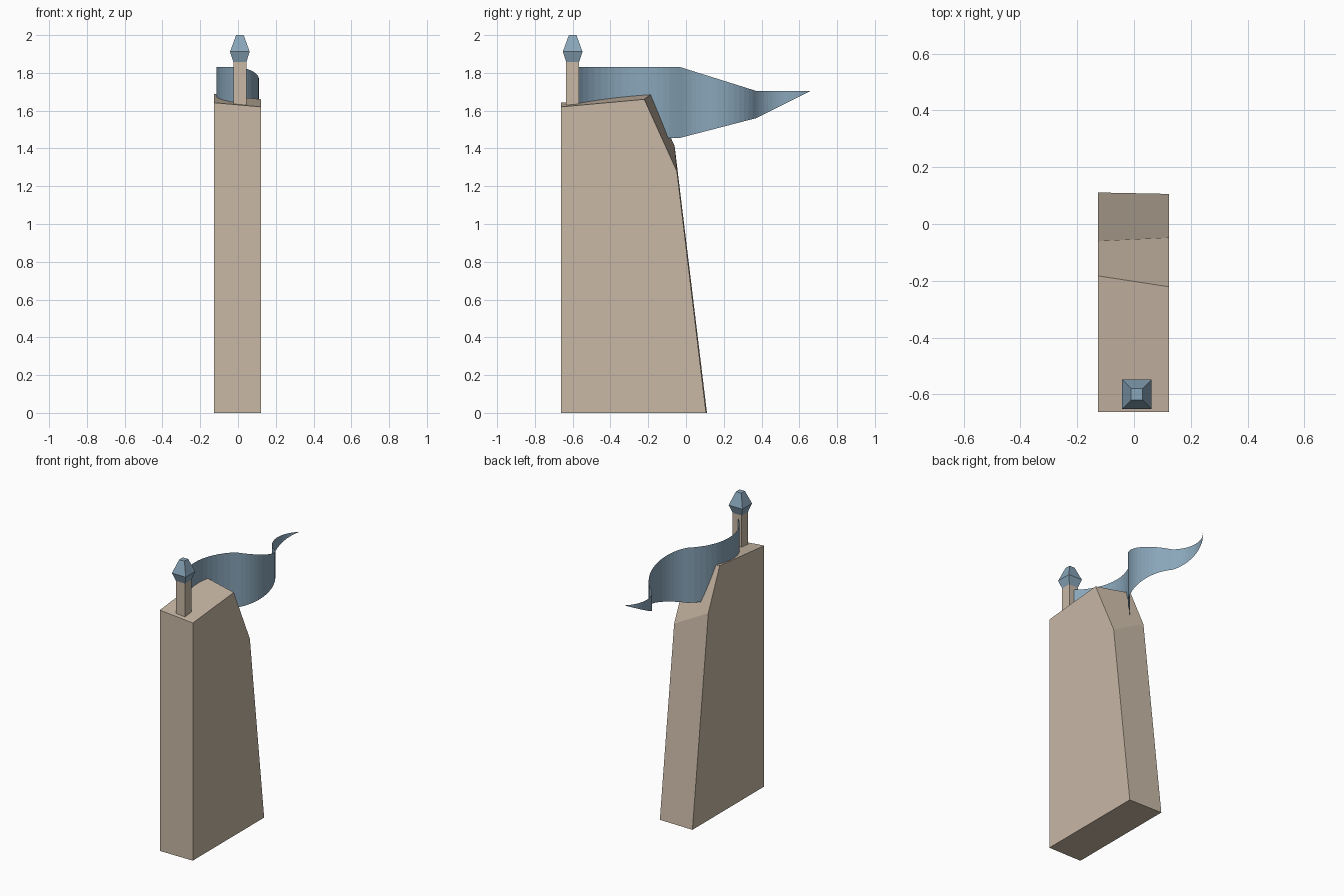
import bpy, bmesh, math

if "Cube" in bpy.data.objects:
    bpy.data.objects.remove(bpy.data.objects["Cube"])


def material(name, color):
    m = bpy.data.materials.new(name)
    m.diffuse_color = color
    m.use_nodes = True
    m.node_tree.nodes["Principled BSDF"].inputs["Base Color"].default_value = m.diffuse_color
    return m


STONE = material("tan stone", (0.58, 0.48, 0.38, 1))
BLUE = material("slate blue", (0.25, 0.38, 0.49, 1))


def skin(name, rings, mat, closed=True):
    """Join successive rings of points; closed rings get end caps."""
    bm = bmesh.new()
    rows = [[bm.verts.new(p) for p in r] for r in rings]
    n = len(rows[0])
    for a, b in zip(rows, rows[1:]):
        for i in range(n if closed else n - 1):
            j = (i + 1) % n
            bm.faces.new((a[i], a[j], b[j], b[i]))
    if closed:
        bm.faces.new(rows[0][::-1])
        bm.faces.new(rows[-1])
    else:
        bmesh.ops.remove_doubles(bm, verts=bm.verts, dist=1e-5)
    bmesh.ops.recalc_face_normals(bm, faces=bm.faces)
    me = bpy.data.meshes.new(name)
    bm.to_mesh(me)
    bm.free()
    me.materials.append(mat)
    ob = bpy.data.objects.new(name, me)
    bpy.context.collection.objects.link(ob)
    return ob


# Tower: slightly different side profiles give the skewed roof
left = [(-0.663, 0), (-0.663, 1.642), (-0.183, 1.688), (-0.06, 1.412), (0.111, 0)]
right = [(-0.663, 0), (-0.663, 1.62), (-0.221, 1.66), (-0.048, 1.278), (0.106, 0)]
skin("tower", [[(x, y, z) for y, z in prof]
               for x, prof in ((-0.126, left), (0.123, right))], STONE)


# Square post and its faceted finial
def square(h, z, cx=0.01, cy=-0.6):
    return [(cx + sx * h, cy + sy * h, z)
            for sx, sy in ((-1, -1), (1, -1), (1, 1), (-1, 1))]


skin("post", [square(0.034, z) for z in (1.58, 1.857)], STONE)
skin("finial", [square(0.034, 1.857), square(0.052, 1.912), square(0.02, 2.0)], BLUE)


# Pennant: three alternating arcs in plan, tapering to a point
def arc(y0, y1, x0, x1, bulge, t):
    half = (y1 - y0) / 2
    r = (half * half + bulge * bulge) / (2 * abs(bulge))
    a = (2 * t - 1) * math.asin(half / r)
    x = x0 + (x1 - x0) * t + math.copysign(r * math.cos(a) - (r - abs(bulge)), bulge)
    return x, y0 + half + r * math.sin(a)


# y0, y1, x0, x1, bulge, top z pair, bottom z pair
SECTIONS = [(-0.57, -0.035, 0.01, 0.01, -0.125, (1.832, 1.832), (1.455, 1.455)),
            (-0.035, 0.37, 0.01, 0.005, 0.103, (1.832, 1.705), (1.455, 1.56)),
            (0.37, 0.66, 0.005, 0.005, -0.068, (1.705, 1.705), (1.56, 1.705))]
rows = []
for y0, y1, x0, x1, bulge, top, bottom in SECTIONS:
    for i in range(17):
        if i == 0 and rows:
            continue
        x, y = arc(y0, y1, x0, x1, bulge, i / 16)
        s = (y - y0) / (y1 - y0)
        rows.append([(x, y, b + (t - b) * s) for b, t in (bottom, top)])
skin("pennant", rows, BLUE, closed=False)
